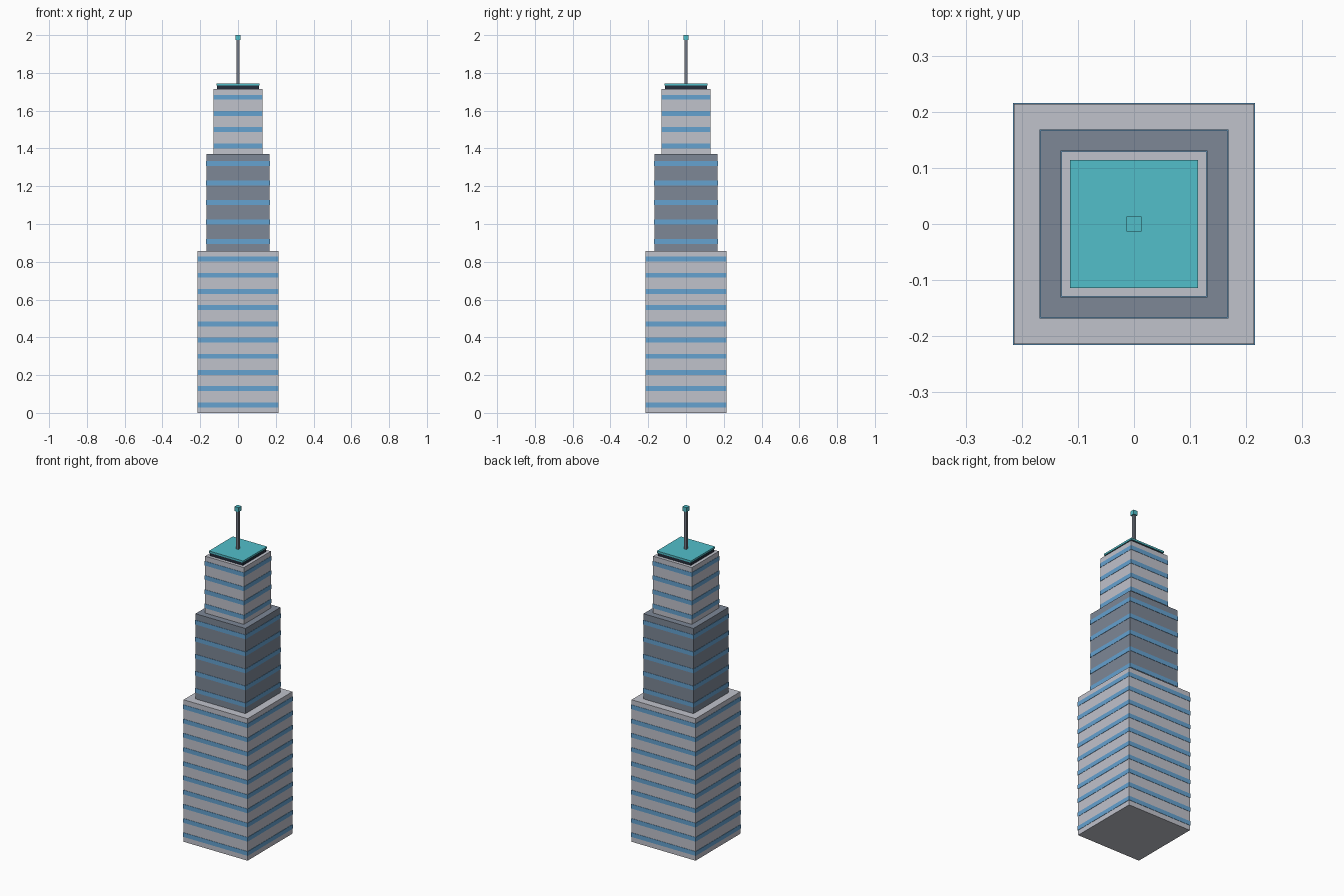
import bpy
import bmesh
from mathutils import Matrix, Vector

cube = bpy.data.objects.get("Cube")
if cube:
    bpy.data.objects.remove(cube, do_unlink=True)


def material(name, rgb):
    mat = bpy.data.materials.new(name)
    mat.use_nodes = True
    color = (*rgb, 1)
    mat.diffuse_color = color
    mat.node_tree.nodes["Principled BSDF"].inputs["Base Color"].default_value = color
    return mat


light_grey = material("light grey", (0.53, 0.54, 0.60))
slate = material("slate grey", (0.205, 0.242, 0.305))
blue = material("window blue", (0.13, 0.36, 0.63))
teal = material("teal", (0.085, 0.52, 0.59))
dark = material("dark navy", (0.017, 0.026, 0.045))
steel = material("steel grey", (0.17, 0.19, 0.23))


def boxes(name, half, spans, mat):
    """One object of square boxes, centred on the axis, one per (bottom, top) span."""
    bm = bmesh.new()
    for bottom, top in spans:
        place = Matrix.Translation(Vector((0, 0, (bottom + top) / 2)))
        size = Matrix.Diagonal((2 * half, 2 * half, top - bottom, 1))
        bmesh.ops.create_cube(bm, size=1, matrix=place @ size)
    mesh = bpy.data.meshes.new(name)
    bm.to_mesh(mesh)
    bm.free()
    mesh.materials.append(mat)
    obj = bpy.data.objects.new(name, mesh)
    bpy.context.collection.objects.link(obj)
    return obj


def tier(name, half, bottom, top, floors, mat):
    """A tower block with one projecting window band per floor."""
    boxes(name + "_block", half, [(bottom, top)], mat)
    step = (top - bottom) / floors
    centres = [bottom + step * (i + 0.5) for i in range(floors)]
    boxes(name + "_window_bands", half + 0.0018,
          [(z - 0.013, z + 0.013) for z in centres], blue)


# Stepped tower
tier("lower", 0.2137, 0, 0.857, 10, light_grey)
tier("middle", 0.167, 0.857, 1.371, 5, slate)
tier("upper", 0.129, 1.371, 1.714, 4, light_grey)

# Roof and mast
boxes("roof_base", 0.11, [(1.714, 1.733)], dark)
boxes("roof_slab", 0.1143, [(1.733, 1.744)], teal)
boxes("mast", 0.0075, [(1.744, 1.975)], steel)
boxes("beacon", 0.0135, [(1.973, 2.0)], teal)
